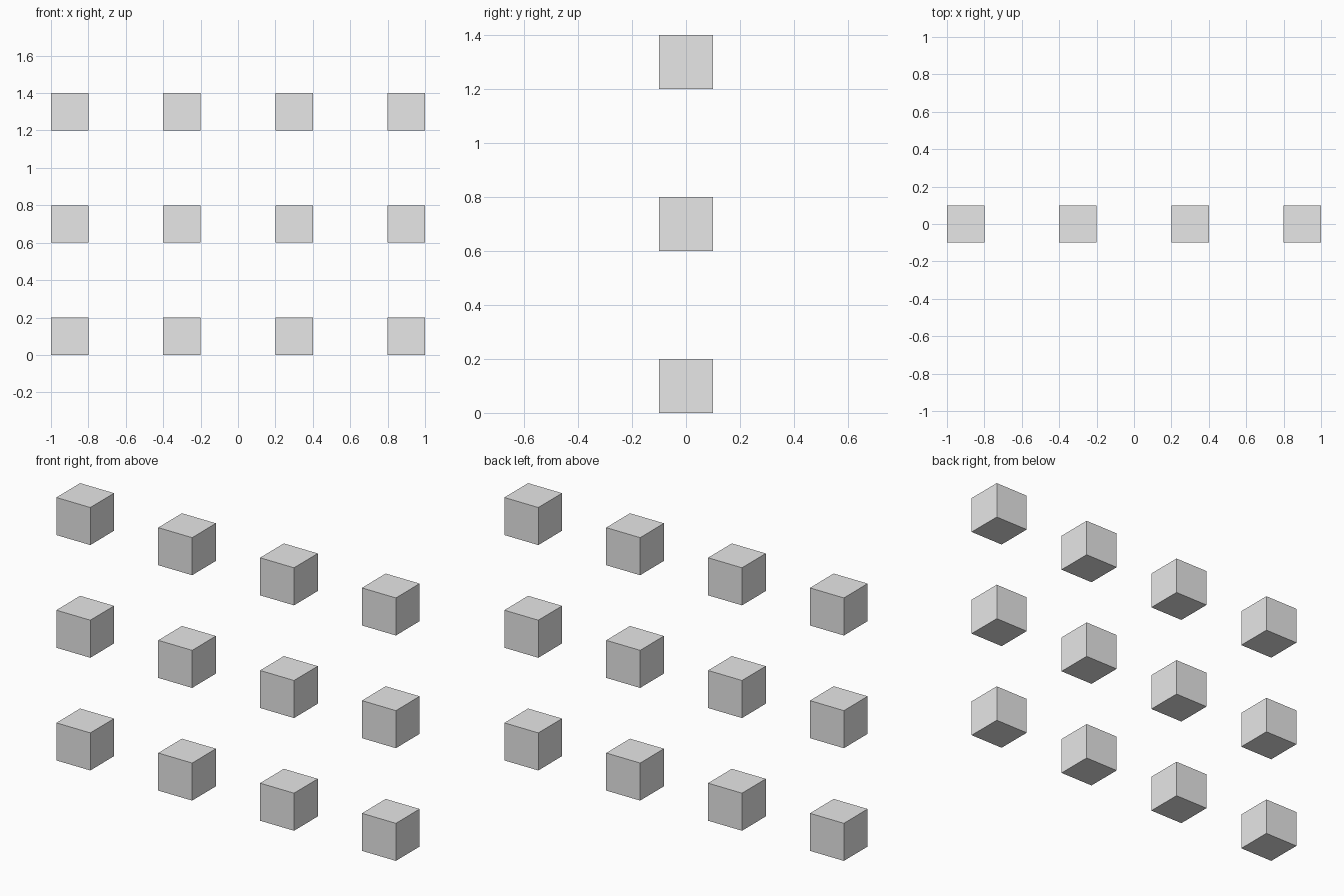
import bpy

# Remove the default cube if present
default = bpy.data.objects.get("Cube")
if default:
    bpy.data.objects.remove(default, do_unlink=True)

SIZE = 0.2      # edge length of each block
STEP = 0.6      # spacing between block centres
COLUMNS, ROWS = 4, 3

# Plain grey material
GREY = (0.8, 0.8, 0.8, 1.0)
grey = bpy.data.materials.new("light_grey")
grey.use_nodes = True
grey.diffuse_color = GREY
for node in grey.node_tree.nodes:
    if node.type == 'BSDF_PRINCIPLED':
        node.inputs["Base Color"].default_value = GREY


def add_block(name, x, z):
    bpy.ops.mesh.primitive_cube_add(size=SIZE, location=(x, 0, z))
    block = bpy.context.object
    block.name = name
    block.data.name = name
    block.data.materials.append(grey)


# Upright grid of separate blocks
for row in range(ROWS):
    for column in range(COLUMNS):
        x = (column - (COLUMNS - 1) / 2) * STEP
        z = SIZE / 2 + row * STEP
        add_block(f"block_row{row + 1}_column{column + 1}", x, z)
